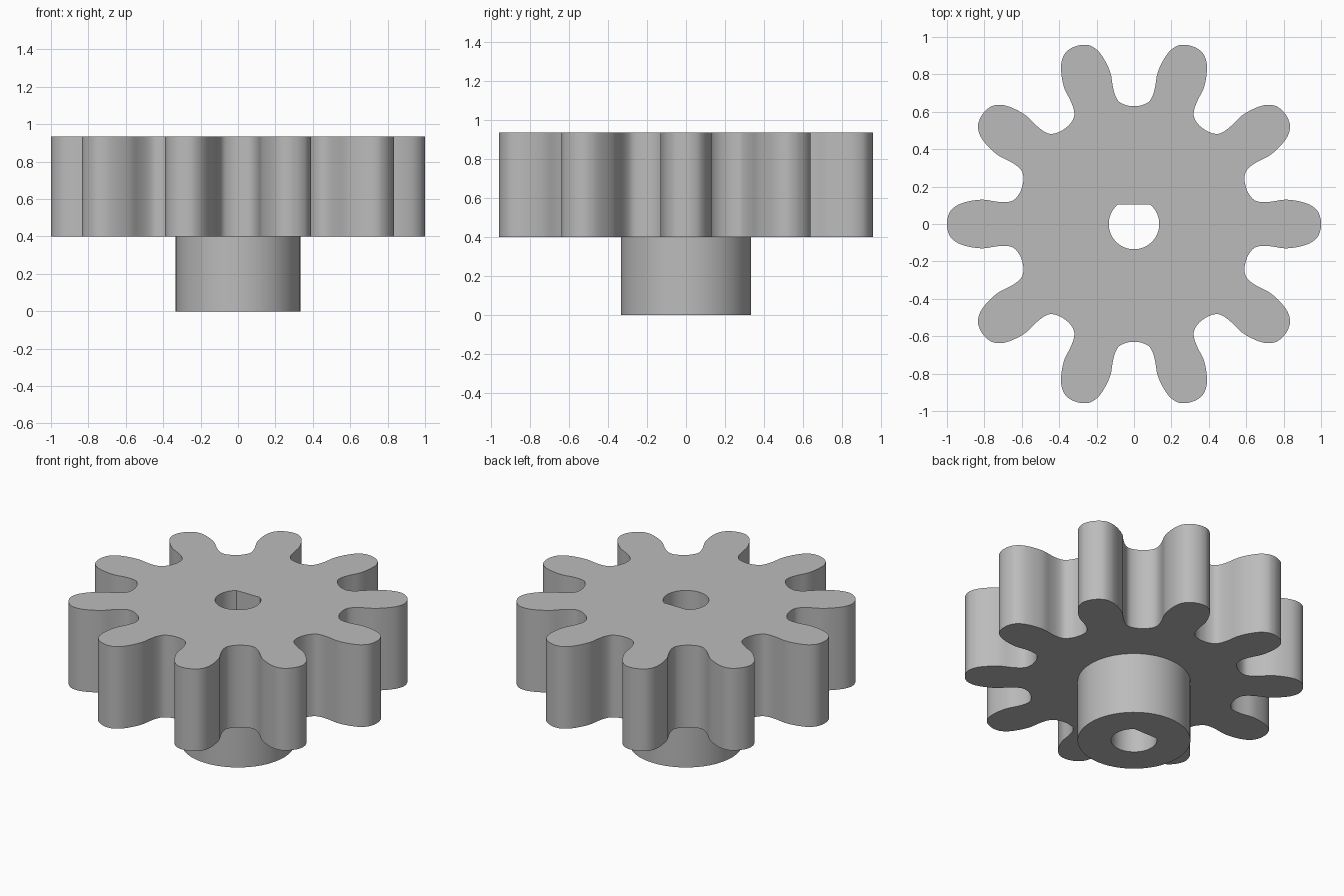
import bpy, bmesh
from math import cos, sin, tau, asin, pi
from mathutils import Vector, Matrix

if "Cube" in bpy.data.objects:
    bpy.data.objects.remove(bpy.data.objects["Cube"], do_unlink=True)

TEETH, HUB_R, BORE_R, BORE_FLAT = 10, 0.333, 0.135, 0.105
GEAR_Z, TOP_Z = 0.40, 0.935

grey = bpy.data.materials.new("plain grey")
grey.use_nodes = True
colour = (0.5, 0.5, 0.5, 1)
grey.diffuse_color = colour
grey.node_tree.nodes["Principled BSDF"].inputs["Base Color"].default_value = colour


def smooth_loop(points, steps=4):
    """Closed smooth curve through the points."""
    out, n = [], len(points)
    for i in range(n):
        a, b, c, d = (points[(i + k) % n] for k in (-1, 0, 1, 2))
        for s in range(steps):
            t = s / steps
            out.append(0.5 * (2 * b + (c - a) * t + (2 * a - 5 * b + 4 * c - d) * t**2
                              + (3 * b - a - 3 * c + d) * t**3))
    return out


def arc(radius, start, end, count):
    return [Vector((radius * cos(start + (end - start) * i / count),
                    radius * sin(start + (end - start) * i / count)))
            for i in range(count + 1)]


# Half tooth from valley floor to tip: distance along the tooth, half width
half = [(0.599, 0.195), (0.616, 0.158), (0.645, 0.127), (0.685, 0.117), (0.739, 0.12),
        (0.805, 0.130), (0.875, 0.123), (0.938, 0.104), (0.979, 0.072), (0.996, 0.035)]
tooth = [Vector((x, -y)) for x, y in half] + [Vector((1, 0))]
tooth += [Vector((x, y)) for x, y in reversed(half[1:])]
gear = smooth_loop([Matrix.Rotation(tau * k / TEETH, 2) @ p
                    for k in range(TEETH) for p in tooth])

hub = arc(HUB_R, 0, tau, 96)[:-1]
flat = asin(BORE_FLAT / BORE_R)
bore = arc(BORE_R, pi - flat, tau + flat, 48)   # closing edge is the D flat

bm = bmesh.new()


def wall(loop, z0, z1):
    low = [bm.verts.new((p.x, p.y, z0)) for p in loop]
    high = [bm.verts.new((p.x, p.y, z1)) for p in loop]
    for i in range(len(loop)):
        bm.faces.new((low[i - 1], low[i], high[i], high[i - 1]))


def cap(loops, z, up):
    edges = []
    for loop in loops:
        verts = [bm.verts.new((p.x, p.y, z)) for p in loop]
        edges += [bm.edges.new((verts[i - 1], verts[i])) for i in range(len(verts))]
    fill = bmesh.ops.triangle_fill(bm, edges=edges, use_beauty=True, normal=(0, 0, up))
    for f in fill["geom"]:
        if isinstance(f, bmesh.types.BMFace):
            f.normal_update()
            if f.normal.z * up < 0:
                f.normal_flip()


# Hub, toothed disc and through bore as one closed solid
wall(hub, 0, GEAR_Z)
wall(gear, GEAR_Z, TOP_Z)
wall(bore[::-1], 0, TOP_Z)
cap([hub, bore], 0, -1)
cap([gear, hub], GEAR_Z, -1)
cap([gear, bore], TOP_Z, 1)
bmesh.ops.remove_doubles(bm, verts=bm.verts, dist=1e-5)

mesh = bpy.data.meshes.new("pinion_gear")
bm.to_mesh(mesh)
bm.free()
mesh.materials.append(grey)
obj = bpy.data.objects.new("pinion_gear", mesh)
bpy.context.collection.objects.link(obj)

bpy.ops.object.select_all(action='DESELECT')
obj.select_set(True)
bpy.context.view_layer.objects.active = obj
bpy.ops.object.shade_smooth_by_angle(angle=pi / 6)
